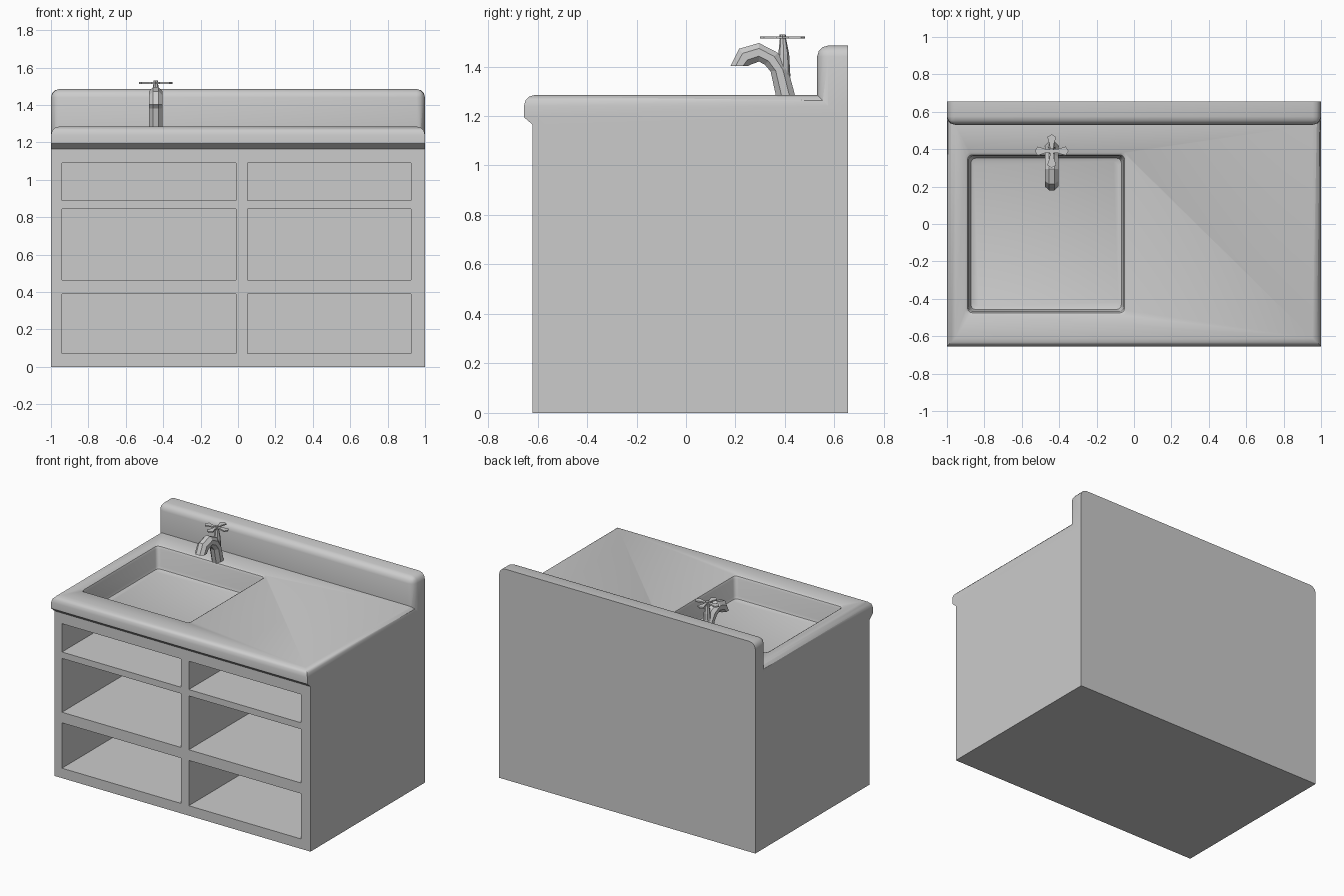
import bpy, bmesh, math
from mathutils import Vector

if "Cube" in bpy.data.objects:
    bpy.data.objects.remove(bpy.data.objects["Cube"])


def finish(name, bm):
    bmesh.ops.recalc_face_normals(bm, faces=bm.faces)
    me = bpy.data.meshes.new(name)
    bm.to_mesh(me)
    bm.free()
    ob = bpy.data.objects.new(name, me)
    bpy.context.collection.objects.link(ob)
    return ob


def loft(bm, rings):
    """Skin a list of equal-length point rings and cap both ends."""
    vs = [[bm.verts.new(p) for p in r] for r in rings]
    n = len(vs[0])
    for a, b in zip(vs, vs[1:]):
        for i in range(n):
            bm.faces.new((a[i], a[(i + 1) % n], b[(i + 1) % n], b[i]))
    bm.faces.new(vs[0][::-1])
    bm.faces.new(vs[-1])


def bevel(bm, test, width, segments=3):
    edges = [e for e in bm.edges if test(e.verts[0].co, e.verts[1].co)]
    bmesh.ops.bevel(bm, geom=edges, offset=width, segments=segments,
                    profile=0.5, affect='EDGES')


def box(bm, x0, x1, y0, y1, z0, z1):
    loft(bm, [[(x0, y0, z), (x1, y0, z), (x1, y1, z), (x0, y1, z)] for z in (z0, z1)])


def boolean(ob, other, op):
    m = ob.modifiers.new(op.lower(), 'BOOLEAN')
    m.object, m.operation, m.solver = other, op, 'EXACT'
    bpy.context.view_layer.objects.active = ob
    bpy.ops.object.modifier_apply(modifier=m.name)
    bpy.data.objects.remove(other)


def smooth(ob, angle):
    bpy.ops.object.select_all(action='DESELECT')
    ob.select_set(True)
    bpy.context.view_layer.objects.active = ob
    bpy.ops.object.shade_smooth_by_angle(angle=math.radians(angle))


# Cabinet and overhanging counter as one side profile
TOP = 1.285
profile = [(-.62, 0), (.655, 0), (.655, TOP), (-.655, TOP), (-.655, 1.195), (-.62, 1.165)]
bm = bmesh.new()
loft(bm, [[(x, y, z) for y, z in profile] for x in (-1, 1)])
bevel(bm, lambda a, b: min(a.z, b.z) > TOP - .001 and
      not (a.y > .65 and b.y > .65), .045)
cabinet = finish("cabinet", bm)

# Backsplash with rounded front and end edges
bm = bmesh.new()
box(bm, -1, 1, .53, .655, 1.2, 1.485)
bevel(bm, lambda a, b: not (a.y > .65 and b.y > .65) and
      not (a.z < 1.21 and b.z < 1.21), .045)
boolean(cabinet, finish("backsplash", bm), 'UNION')

# Six open compartments
bm = bmesh.new()
for x0, x1 in ((-.94, -.01), (.05, .925)):
    for z0, z1 in ((.07, .39), (.465, .845), (.89, 1.09)):
        box(bm, x0, x1, -.8, .6, z0, z1)
boolean(cabinet, finish("compartment_cutter", bm), 'DIFFERENCE')


# Sink basin: stacked rounded rectangles
def rounded_rect(inset, z, r=.025, steps=3):
    x0, x1, y0, y1 = -.89 + inset, -.05 - inset, -.475 + inset, .37 - inset
    pts = []
    for k, (cx, cy) in enumerate(((x1 - r, y1 - r), (x0 + r, y1 - r),
                                  (x0 + r, y0 + r), (x1 - r, y0 + r))):
        for i in range(steps + 1):
            a = math.pi / 2 * (k + i / steps)
            pts.append((cx + r * math.cos(a), cy + r * math.sin(a), z))
    return pts


bm = bmesh.new()
loft(bm, [rounded_rect(i, z) for i, z in
          ((.035, 1.12), (.018, 1.127), (.012, 1.145), (.006, 1.262),
           (0, 1.277), (-.014, TOP + .001), (-.014, 1.32))])
boolean(cabinet, finish("basin_cutter", bm), 'DIFFERENCE')
smooth(cabinet, 35)

# Faucet spout: octagonal tube along inner/outer side outline pairs
FX, FY = -.44, .39
sections = [((.365, 1.275), (.443, 1.275)), ((.342, 1.38), (.412, 1.39)),
            ((.318, 1.408), (.372, 1.455)), ((.295, 1.42), (.295, 1.495)),
            ((.262, 1.408), (.215, 1.472)), ((.25, 1.402), (.18, 1.402))]
bm = bmesh.new()
rings = []
for (ay, az), (by, bz) in sections:
    a, b = Vector((FX, ay, az)), Vector((FX, by, bz))
    c, h = (a + b) / 2, (b - a) / 2
    scale = 1 / math.cos(math.pi / 8)
    rings.append([c + h * math.cos(t) * scale + Vector((.036 * scale * math.sin(t), 0, 0))
                  for t in (math.pi / 4 * (i + .5) for i in range(8))])
loft(bm, rings)
spout = finish("faucet_spout", bm)

# Handle stem and small knob
bm = bmesh.new()
loft(bm, [[(FX + r * math.cos(i * math.pi / 4), y + r * math.sin(i * math.pi / 4), z)
           for i in range(8)]
          for y, z, r in ((.392, 1.36, .03), (.395, 1.45, .022), (.392, 1.51, .013),
                          (FY, 1.53, .013))])
stem = finish("faucet_stem", bm)

# Cross handle: four paddles with pointed ends
outline = [(0, -.009), (.035, -.011), (.075, -.024), (.09, 0),
           (.075, .024), (.035, .011), (0, .009)]
bm = bmesh.new()
for k in range(4):
    c, s = math.cos(k * math.pi / 2), math.sin(k * math.pi / 2)
    loft(bm, [[(FX + u * c - v * s, FY + u * s + v * c, z) for u, v in outline]
              for z in (1.513, 1.522)])
handle = finish("faucet_handle", bm)
